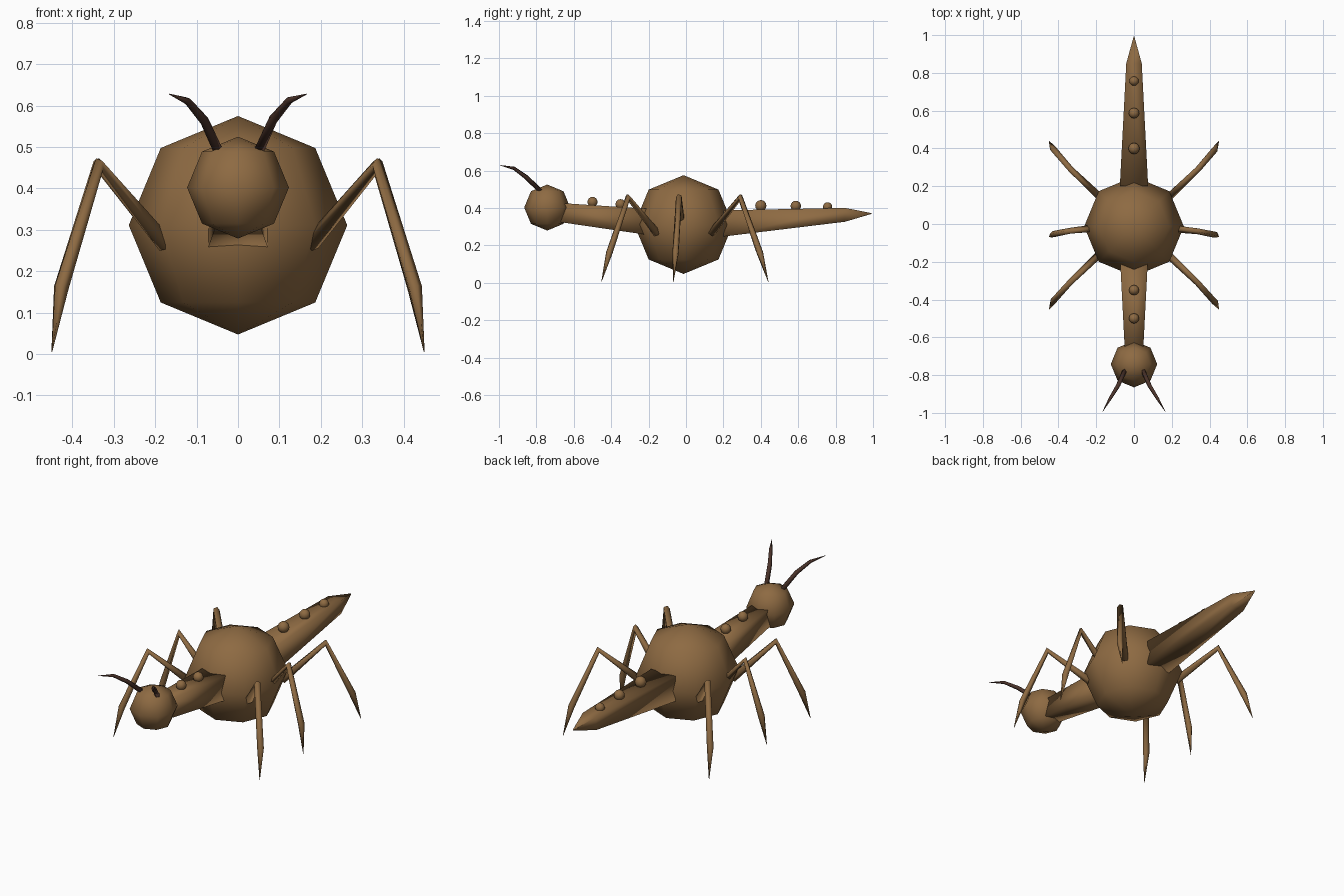
import bpy, bmesh, math
from mathutils import Vector

if "Cube" in bpy.data.objects:
    bpy.data.objects.remove(bpy.data.objects["Cube"])


def material(name, rgb):
    m = bpy.data.materials.new(name)
    m.diffuse_color = (*rgb, 1)
    m.use_nodes = True
    m.node_tree.nodes["Principled BSDF"].inputs["Base Color"].default_value = m.diffuse_color
    return m


BROWN = material("warm_brown", (0.27, 0.145, 0.055))
DARK = material("dark_brown", (0.07, 0.033, 0.023))


def finish(name, bm, mat):
    bmesh.ops.recalc_face_normals(bm, faces=bm.faces)
    for f in bm.faces:
        f.smooth = True
    me = bpy.data.meshes.new(name)
    bm.to_mesh(me)
    bm.free()
    me.materials.append(mat)
    ob = bpy.data.objects.new(name, me)
    bpy.context.collection.objects.link(ob)
    return ob


def ball(name, centre, radius, segments, rings):
    bm = bmesh.new()
    bmesh.ops.create_uvsphere(bm, u_segments=segments, v_segments=rings, radius=radius)
    bmesh.ops.translate(bm, verts=bm.verts, vec=centre)
    return finish(name, bm, BROWN)


def tapered_box(name, sections):
    """Loft of rectangles along y: (y, z, half width, half height)."""
    bm = bmesh.new()
    loops = [[bm.verts.new((sx * w, y, z + sz * h))
              for sx, sz in ((-1, -1), (1, -1), (1, 1), (-1, 1))]
             for y, z, w, h in sections]
    for a, b in zip(loops, loops[1:]):
        for i in range(4):
            bm.faces.new((a[i], a[(i + 1) % 4], b[(i + 1) % 4], b[i]))
    bm.faces.new(loops[0])
    bm.faces.new(loops[-1])
    return finish(name, bm, BROWN)


def limb(name, points, radii, mat, sides=5):
    """Tapered tube through a short list of joints."""
    pts = [Vector(p) for p in points]
    bm = bmesh.new()
    loops = []
    for i, p in enumerate(pts):
        before = (p - pts[i - 1]).normalized() if i else Vector()
        after = (pts[i + 1] - p).normalized() if i < len(pts) - 1 else Vector()
        t = (before + after).normalized()
        # fixed sideways reference keeps the tube from twisting
        out = Vector((pts[-1].x - pts[0].x, pts[-1].y - pts[0].y, 0))
        u = out.cross(Vector((0, 0, 1))).normalized()
        v = t.cross(u).normalized()
        loops.append([bm.verts.new(p + radii[i] * (math.cos(a) * u + math.sin(a) * v))
                      for a in (k * math.tau / sides for k in range(sides))])
    for a, b in zip(loops, loops[1:]):
        for i in range(sides):
            bm.faces.new((a[i], a[(i + 1) % sides], b[(i + 1) % sides], b[i]))
    bm.faces.new(loops[0])
    bm.faces.new(loops[-1])
    return finish(name, bm, mat)


# Round middle and head
ball("body", (0, -0.013, 0.311), 0.264, 8, 4)
ball("head", (0, -0.742, 0.402), 0.123, 8, 4)

# Neck and pointed tail
tapered_box("neck", [(-0.2, 0.325, 0.073, 0.07), (-0.7, 0.378, 0.047, 0.05)])
tapered_box("tail", [(0.2, 0.317, 0.075, 0.07), (0.85, 0.363, 0.041, 0.037),
                     (0.992, 0.37, 0.002, 0.002)])

# Row of knobs along the back
for n, (y, z, r) in enumerate([(-0.5, 0.432, 0.027), (-0.35, 0.42, 0.027),
                               (0.4, 0.412, 0.03), (0.587, 0.41, 0.028),
                               (0.757, 0.405, 0.025)]):
    ball(f"knob_{n + 1}", (0, y, z), r, 12, 8)

# Legs and antennae, mirrored left and right
LEGS = {"front_leg": (-0.155, -0.31, -0.41, -0.452),
        "middle_leg": (-0.02, -0.037, -0.055, -0.068),
        "back_leg": (0.135, 0.29, 0.395, 0.44)}
for side, s in (("left", -1), ("right", 1)):
    for name, ys in LEGS.items():
        joints = [(s * x, y, z) for x, y, z in
                  zip((0.175, 0.337, 0.427, 0.45), ys, (0.265, 0.457, 0.16, 0.005))]
        limb(f"{side}_{name}", joints, (0.022, 0.017, 0.018, 0.001), BROWN)
    limb(f"{side}_antenna",
         [(s * 0.048, -0.775, 0.488), (s * 0.083, -0.855, 0.565),
          (s * 0.123, -0.92, 0.612), (s * 0.166, -0.993, 0.628)],
         (0.013, 0.012, 0.009, 0.001), DARK)
